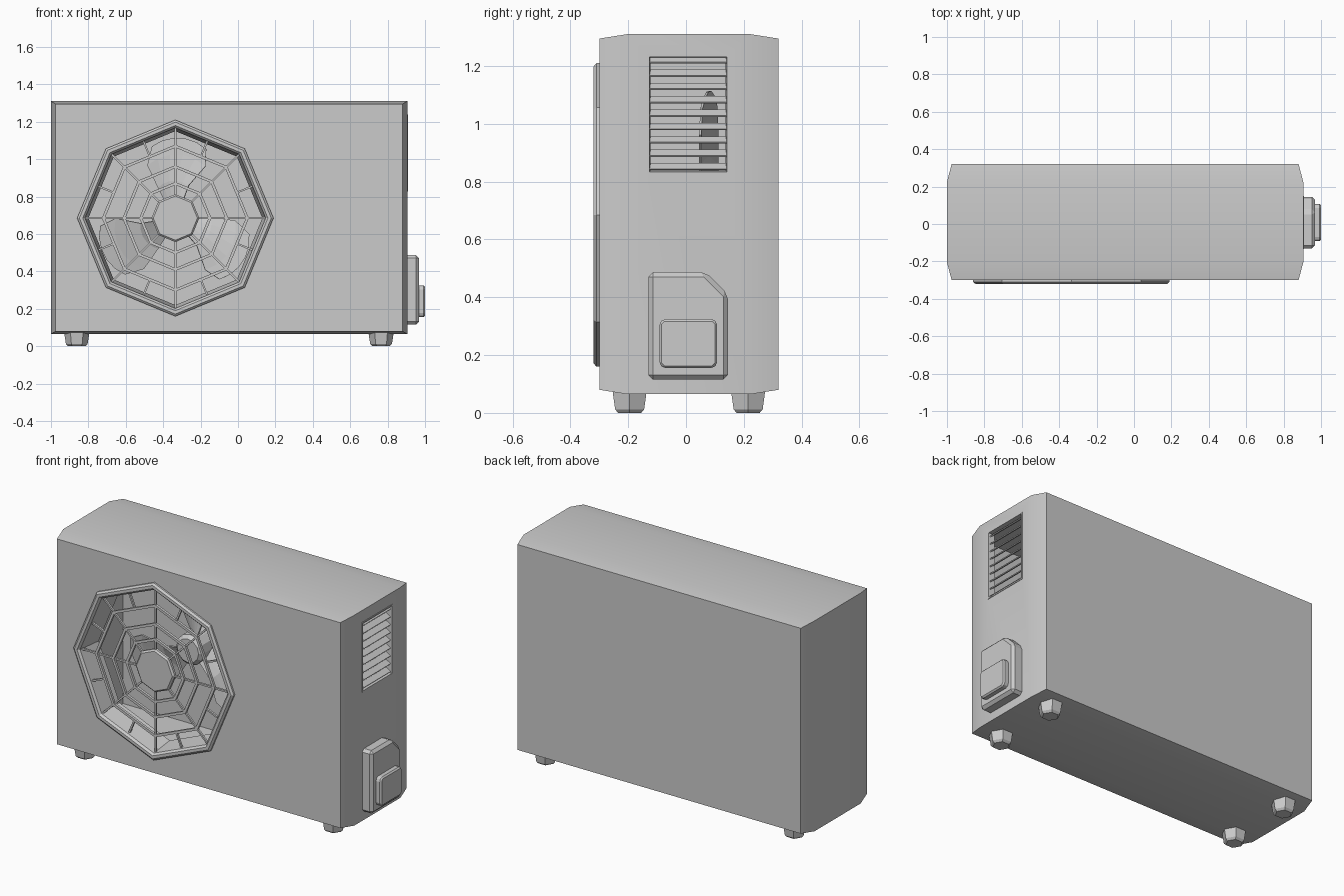
import bpy, bmesh
from math import sin, cos, pi, radians
from mathutils import Matrix, Vector

if "Cube" in bpy.data.objects:
    bpy.data.objects.remove(bpy.data.objects["Cube"])

FX, FZ = -0.335, 0.685          # fan centre


def finish(name, bm):
    bmesh.ops.recalc_face_normals(bm, faces=bm.faces[:])
    me = bpy.data.meshes.new(name)
    bm.to_mesh(me)
    bm.free()
    ob = bpy.data.objects.new(name, me)
    bpy.context.collection.objects.link(ob)
    return ob


def loft(name, loops, closed=False):
    """Skin a row of matching point loops; cap the ends or close into a ring."""
    bm = bmesh.new()
    rows = [[bm.verts.new(p) for p in lp] for lp in loops]
    n = len(rows[0])
    pairs = list(zip(rows, rows[1:])) + ([(rows[-1], rows[0])] if closed else [])
    for a, b in pairs:
        for i in range(n):
            j = (i + 1) % n
            bm.faces.new((a[i], a[j], b[j], b[i]))
    if not closed:
        bm.faces.new(rows[0])
        bm.faces.new(rows[-1])
    return finish(name, bm)


def fan_lathe(name, profile, n=8, closed=False):
    """Turn (radius, y) points around the fan axis."""
    return loft(name, [[(FX + r * cos(2 * pi * i / n), y, FZ + r * sin(2 * pi * i / n))
                        for i in range(n)] for r, y in profile], closed)


def boxes(name, mats):
    bm = bmesh.new()
    for m in mats:
        bmesh.ops.create_cube(bm, size=1, matrix=m)
    return finish(name, bm)


def box_mat(loc, size, rot=None):
    return Matrix.Translation(loc) @ (rot or Matrix()) @ Matrix.Diagonal((*size, 1))


def rect_y(x0, x1, z0, z1, y):
    return [(x0, y, z0), (x1, y, z0), (x1, y, z1), (x0, y, z1)]


def prism_x(name, outline, x0, x1, bevel):
    ob = loft(name, [[(x, y, z) for y, z in outline] for x in (x0, x1)])
    b = ob.modifiers.new("bevel", 'BEVEL')
    b.width, b.segments = bevel, 1
    return ob


def cut(ob, cutters):
    for c in cutters:
        m = ob.modifiers.new("cut", 'BOOLEAN')
        m.operation, m.solver, m.object = 'DIFFERENCE', 'EXACT', c
    dg = bpy.context.evaluated_depsgraph_get()
    me = bpy.data.meshes.new_from_object(ob.evaluated_get(dg))
    ob.modifiers.clear()
    ob.data = me
    for c in cutters:
        bpy.data.objects.remove(c)


# Hollow casing with tapered front and back
casing = loft("casing", [rect_y(-1 + d, 0.905 - d, 0.065 + e, 1.31 - e, y)
                         for y, d, e in ((-0.3, 0.025, 0.015), (-0.205, 0, 0),
                                         (0.225, 0, 0), (0.32, 0.025, 0.015))])
inside = boxes("inside_cutter", [box_mat((-0.0475, 0.01, 0.6875), (1.83, 0.58, 1.185))])
fan_hole = fan_lathe("fan_cutter", [(0.502, -0.5), (0.502, -0.2)])
vent_hole = boxes("vent_cutter", [box_mat((0.9, 0.01, 1.035), (0.2, 0.275, 0.405))])
cut(casing, [inside, fan_hole, vent_hole])
bpy.ops.object.select_all(action='DESELECT')
casing.select_set(True)
bpy.context.view_layer.objects.active = casing
bpy.ops.object.shade_smooth_by_angle(angle=radians(30))

# Octagonal fan surround
fan_lathe("fan_surround", [(0.525, -0.295), (0.525, -0.31), (0.513, -0.32), (0.495, -0.32),
                           (0.483, -0.308), (0.465, -0.16), (0.5, -0.16), (0.5, -0.295)],
          closed=True)

# Grille rings and centre plate
for k, r in enumerate((0.385, 0.275, 0.185)):
    fan_lathe(f"grille_ring_{k + 1}", [(r + 0.008, -0.285), (r + 0.008, -0.3),
                                       (r - 0.008, -0.3), (r - 0.008, -0.285)], closed=True)
fan_lathe("grille_centre_plate", [(0.128, -0.28), (0.128, -0.295), (0.118, -0.304)])

# Grille spokes: full ones at the corners, short ones between
spokes = []
for i in range(16):
    r0, r1 = (0.12, 0.485) if i % 2 == 0 else (0.355, 0.45)
    rot = Matrix.Rotation(-i * pi / 8, 4, 'Y')
    loc = Vector((FX, -0.291, FZ)) + rot @ Vector(((r0 + r1) / 2, 0, 0))
    spokes.append(box_mat(loc, (r1 - r0, 0.012, 0.01), rot))
boxes("grille_spokes", spokes)

# Fan hub and three twisted blades
fan_lathe("fan_hub", [(0.09, 0.3), (0.09, 0.03), (0.07, 0.01)], n=12)
bm = bmesh.new()
for k in range(3):
    grid = []
    for r, a0, a1, tw in ((0.07, 65, 125, 0.03), (0.2, 68, 120, 0.03),
                          (0.34, 60, 118, 0.03), (0.43, 66, 108, 0.025)):
        row = []
        for s in range(6):
            t = s / 5
            a = radians(a0 + (a1 - a0) * t + 120 * k)
            rr = r * (1 - 0.06 * (2 * t - 1) ** 2)
            row.append(bm.verts.new((FX + rr * cos(a), 0.075 + tw * (2 * t - 1),
                                     FZ + rr * sin(a))))
        grid.append(row)
    for a, b in zip(grid, grid[1:]):
        for s in range(5):
            bm.faces.new((a[s], a[s + 1], b[s + 1], b[s]))
blades = finish("fan_blades", bm)
blades.modifiers.new("thickness", 'SOLIDIFY').thickness = 0.008

# Side vent: frame and slanted slats
loft("vent_frame", [[(x, 0.0075 + sy * w, 1.033 + sz * h)
                     for sy, sz in ((-1, -1), (1, -1), (1, 1), (-1, 1))]
                    for x, w, h in ((0.87, 0.142, 0.207), (0.908, 0.142, 0.207),
                                    (0.908, 0.134, 0.199), (0.87, 0.13, 0.195))], closed=True)
tilt = Matrix.Rotation(radians(35), 4, 'Y')
boxes("vent_slats", [box_mat((0.885, 0.0075, 0.875 + 0.0462 * i - 0.023), (0.035, 0.268, 0.006), tilt)
                     for i in range(9)])

# Valve cover with clipped corner, and its raised hatch
prism_x("valve_cover", [(-0.13, 0.115), (0.145, 0.115), (0.145, 0.41),
                        (0.068, 0.487), (-0.13, 0.487)], 0.88, 0.968, 0.016)
c = 0.014
y0, y1, z0, z1 = -0.092, 0.108, 0.155, 0.325
prism_x("valve_hatch", [(y0 + c, z0), (y1 - c, z0), (y1, z0 + c), (y1, z1 - c),
                        (y1 - c, z1), (y0 + c, z1), (y0, z1 - c), (y0, z0 + c)],
        0.95, 1.0, 0.008)

# Six-sided feet
for side, x in (("left", -0.862), ("right", 0.765)):
    for end, y in (("front", -0.195), ("back", 0.215)):
        loft(f"{end}_{side}_foot",
             [[(x + r * cos(i * pi / 3), y + r * sin(i * pi / 3), z) for i in range(6)]
              for r, z in ((0.046, 0), (0.058, 0.012), (0.068, 0.075))])
